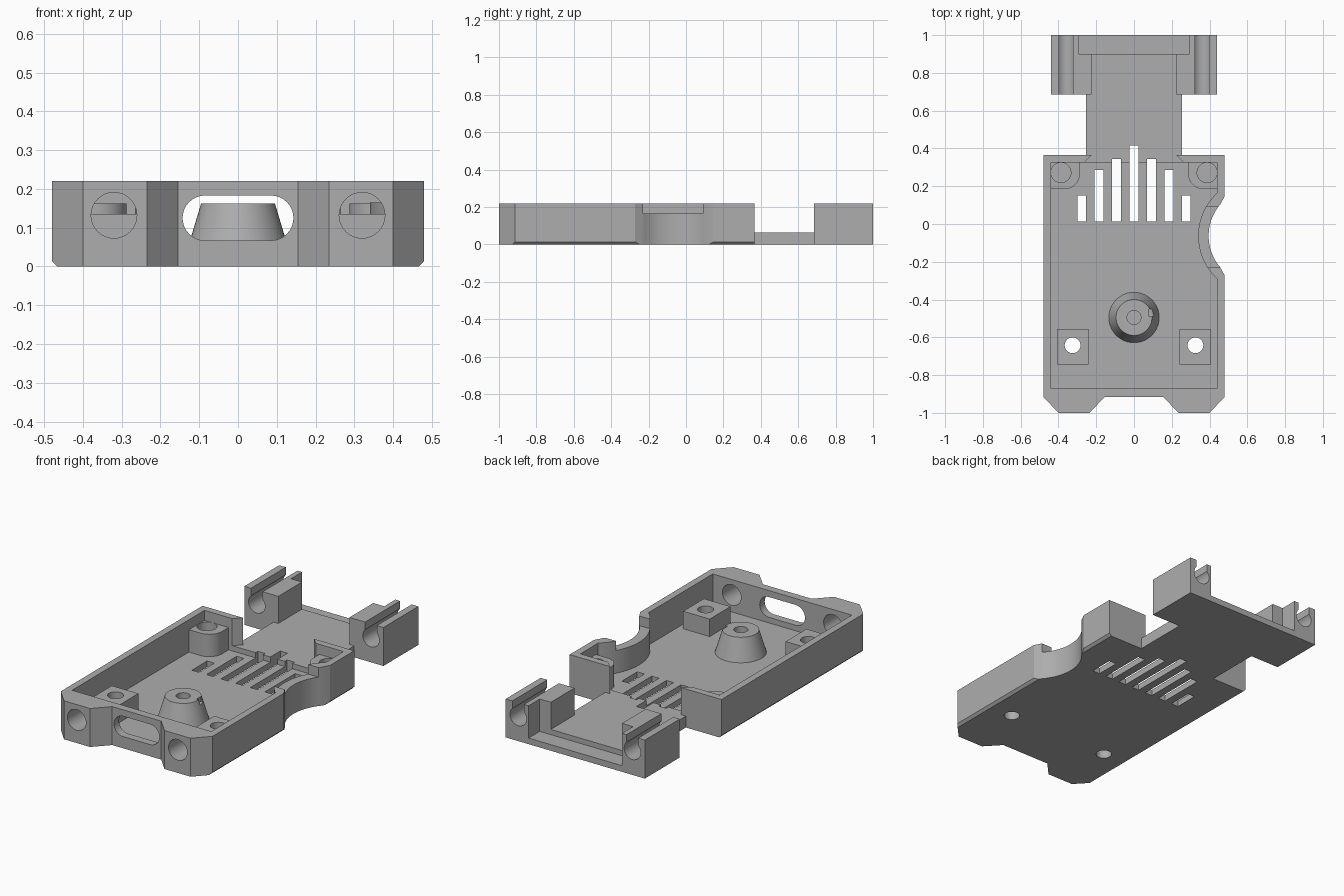
import bpy, bmesh, math

if "Cube" in bpy.data.objects:
    bpy.data.objects.remove(bpy.data.objects["Cube"])

grey = bpy.data.materials.new("plain grey plastic")
grey.diffuse_color = (0.42, 0.42, 0.42, 1)
grey.use_nodes = True
grey.node_tree.nodes["Principled BSDF"].inputs["Base Color"].default_value = grey.diffuse_color


def prism(name, pts, lo, hi, axis="Z"):
    """Extrude a 2D outline along Z (pts = x,y) or along Y (pts = x,z)."""
    place = (lambda u, v, w: (u, v, w)) if axis == "Z" else (lambda u, v, w: (u, w, v))
    bm = bmesh.new()
    a = [bm.verts.new(place(u, v, lo)) for u, v in pts]
    b = [bm.verts.new(place(u, v, hi)) for u, v in pts]
    bm.faces.new(a)
    bm.faces.new(b)
    n = len(pts)
    for i in range(n):
        j = (i + 1) % n
        bm.faces.new((a[i], a[j], b[j], b[i]))
    bmesh.ops.recalc_face_normals(bm, faces=bm.faces[:])
    me = bpy.data.meshes.new(name)
    bm.to_mesh(me)
    bm.free()
    ob = bpy.data.objects.new(name, me)
    bpy.context.collection.objects.link(ob)
    me.materials.append(grey)
    return ob


def rect(x0, x1, y0, y1):
    return [(x0, y0), (x1, y0), (x1, y1), (x0, y1)]


def arc(cx, cy, r, a0, a1, n=24):
    return [(cx + r * math.cos(math.radians(a0 + (a1 - a0) * i / n)),
             cy + r * math.sin(math.radians(a0 + (a1 - a0) * i / n))) for i in range(n + 1)]


def circle(cx, cy, r, n=32):
    return arc(cx, cy, r, 0, 360, n)[:-1]


def mir(pts, s):
    return [(s * x, y) for x, y in pts]


def cut(ob, *cutter):
    """Subtract a prism, described by its arguments, from an object."""
    c = prism("cutter", *cutter)
    c.hide_render = True
    m = ob.modifiers.new("cut", "BOOLEAN")
    m.operation, m.solver, m.object = "DIFFERENCE", "EXACT", c
    bpy.context.view_layer.update()
    me = bpy.data.meshes.new_from_object(ob.evaluated_get(bpy.context.evaluated_depsgraph_get()))
    ob.modifiers.clear()
    ob.data = me
    bpy.data.objects.remove(c)


FLOOR, DECK, TOP = 0.035, 0.065, 0.22

# Tray: outer outline with front bumpers and a thumb scoop on the right
outline = ([(-0.48, 0.365), (-0.48, -0.915), (-0.40, -1), (-0.235, -1), (-0.155, -0.915),
            (0.155, -0.915), (0.235, -1), (0.40, -1), (0.48, -0.915), (0.48, -0.272)]
           + arc(0.65, -0.063, 0.255, 220.5, 139.5)
           + [(0.48, 0.147), (0.48, 0.365)])
tray = prism("tray", outline, 0, TOP)
cavity = ([(-0.44, 0.325), (-0.44, -0.87), (0.44, -0.87)]
          + arc(0.65, -0.063, 0.31, 227.4, 132.6)
          + [(0.44, 0.325)])
cut(tray, cavity, FLOOR, 0.4)
# gap in the rear wall, lowered scoop rim
cut(tray, [(-0.275, 0.315), (0.275, 0.315), (0.225, 0.365), (0.225, 0.4),
           (-0.225, 0.4), (-0.225, 0.365)], DECK, 0.4)
cut(tray, rect(0.3, 0.6, -0.23, 0.09), 0.165, 0.4)
# front port and round screw openings
port = arc(0.085, 0.125, 0.058, -90, 90, 16) + arc(-0.085, 0.125, 0.058, 90, 270, 16)
cut(tray, port, -1.1, -0.8, "Y")
for s in (1, -1):
    cut(tray, circle(s * 0.32, 0.132, 0.059), -1.1, -0.8, "Y")
    cut(tray, mir([(0.456, -0.01), (0.5, -0.01), (0.5, 0.034)], s), -1.1, 0.5, "Y")
    cut(tray, circle(s * 0.325, -0.642, 0.042), -0.1, 0.1)

# Tongue linking the tray to the rear clips, and the thin rear ledge
tongue = prism("tongue", rect(-0.255, 0.255, 0.365, 0.9), 0, DECK)
prism("rear_ledge", rect(-0.30, 0.30, 0.9, 1), 0, FLOOR)

# Vent slots
for x, y1 in ((0, 0.415), (0.0925, 0.345), (0.185, 0.285), (0.277, 0.15)):
    for s in ((1, -1) if x else (1,)):
        slot = rect(s * x - 0.023, s * x + 0.023, 0.012, y1)
        cut(tray, slot, -0.1, 0.15)
        if y1 > 0.365:
            cut(tongue, slot, -0.1, 0.15)

for s, side in ((1, "right"), (-1, "left")):
    # Front mounting blocks
    block = prism("front_mount_" + side, mir(rect(0.24, 0.408, -0.745, -0.557), s), 0.03, 0.135)
    cut(block, circle(s * 0.325, -0.642, 0.042), -0.1, 0.3)
    # Rear corner posts with a rounded inner corner and blind hole
    post = prism("rear_post_" + side, mir(
        [(0.45, 0.185), (0.45, 0.33), (0.287, 0.33)] + arc(0.367, 0.265, 0.08, 180, 270, 10), s),
        0.03, 0.163)
    cut(post, circle(s * 0.387, 0.272, 0.053), 0.06, 0.3)
    # Rear clips with a keyhole channel
    clip = prism("rear_clip_" + side, mir(
        [(0.225, 0), (0.44, 0), (0.44, TOP), (0.398, TOP)]
        + arc(0.361, 0.14, 0.052, 44.6, -224.6, 28)
        + [(0.324, TOP), (0.225, TOP)], s), 0.685, 1, "Y")
    cut(clip, rect(-0.295, 0.295, 0.9, 1.1), FLOOR, 0.4)

# Central tapered pillar with a blind hole and small key notch
bm = bmesh.new()
bmesh.ops.create_cone(bm, cap_ends=True, segments=48, radius1=0.135, radius2=0.095, depth=0.133)
bmesh.ops.translate(bm, verts=bm.verts[:], vec=(0, -0.495, 0.0965))
me = bpy.data.meshes.new("centre_pillar")
bm.to_mesh(me)
bm.free()
me.materials.append(grey)
pillar = bpy.data.objects.new("centre_pillar", me)
bpy.context.collection.objects.link(pillar)
cut(pillar, circle(0, -0.495, 0.037), 0.06, 0.3)
cut(pillar, rect(0.08, 0.15, -0.49, -0.45), 0.135, 0.3)

# Smooth the round surfaces, keep the edges sharp
bpy.ops.object.select_all(action="SELECT")
bpy.context.view_layer.objects.active = tray
bpy.ops.object.shade_smooth_by_angle(angle=math.radians(25))
